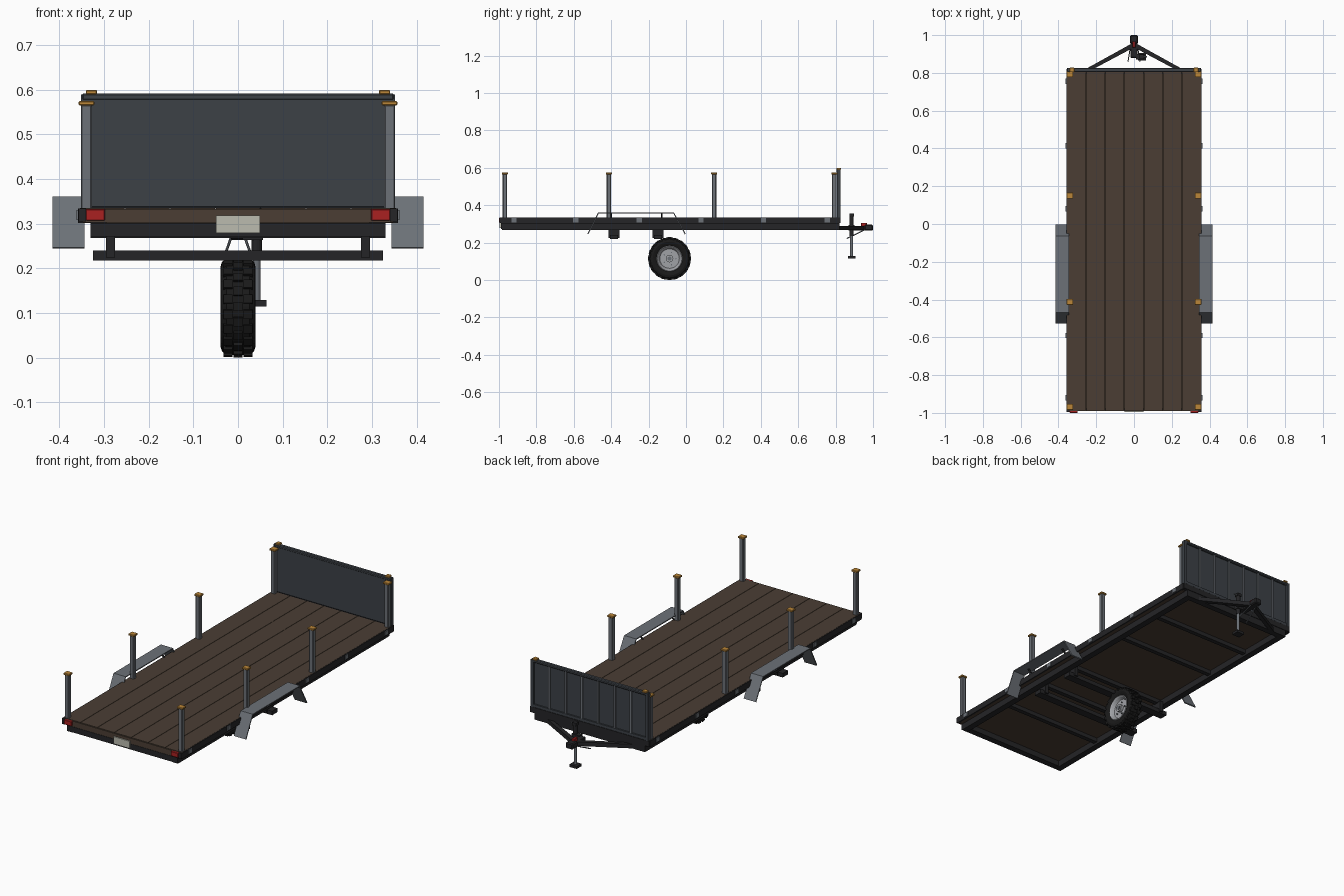
import bpy, bmesh, math
from mathutils import Vector, Matrix

if "Cube" in bpy.data.objects:
    bpy.data.objects.remove(bpy.data.objects["Cube"])


def mat(name, r, g, b):
    m = bpy.data.materials.new(name)
    m.diffuse_color = (r, g, b, 1)
    m.use_nodes = True
    m.node_tree.nodes["Principled BSDF"].inputs["Base Color"].default_value = m.diffuse_color
    return m


BLACK = mat("black_steel", .018, .018, .02)
RUBBER = mat("rubber", .01, .01, .01)
WOOD = mat("wood", .07, .048, .034)
SLATE = mat("slate_panel", .045, .053, .062)
STEEL = mat("grey_steel", .15, .165, .185)
RIM = mat("rim_metal", .35, .36, .38)
ORANGE = mat("orange", .5, .24, .04)
RED = mat("red", .4, .015, .015)
PLATE = mat("plate", .5, .5, .43)


def finish(name, bm, m):
    bmesh.ops.recalc_face_normals(bm, faces=bm.faces)
    me = bpy.data.meshes.new(name)
    bm.to_mesh(me)
    bm.free()
    ob = bpy.data.objects.new(name, me)
    bpy.context.collection.objects.link(ob)
    me.materials.append(m)
    return ob


def box(name, x, y, z, m, bevel=0):
    """Box from (min, max) ranges on each axis."""
    bm = bmesh.new()
    bmesh.ops.create_cube(bm, size=1)
    for v in bm.verts:
        v.co = [(r[0] + r[1]) / 2 + c * (r[1] - r[0]) for r, c in zip((x, y, z), v.co)]
    ob = finish(name, bm, m)
    if bevel:
        b = ob.modifiers.new("bevel", 'BEVEL')
        b.width, b.segments = bevel, 1
    return ob


def pair(name, x, y, z, m, bevel=0):
    """Box repeated on both sides of x = 0."""
    box(name + "_right", x, y, z, m, bevel)
    box(name + "_left", (-x[1], -x[0]), y, z, m, bevel)


def rod(name, a, b, r, m, n=12):
    """Cylinder between two points."""
    a, b = Vector(a), Vector(b)
    d = b - a
    bm = bmesh.new()
    bmesh.ops.create_cone(bm, cap_ends=True, segments=n, radius1=r, radius2=r, depth=d.length)
    bm.transform(Matrix.Translation((a + b) / 2) @ d.to_track_quat('Z', 'Y').to_matrix().to_4x4())
    return finish(name, bm, m)


def prism(name, pts, z0, z1, m):
    """Plan outline extruded upward."""
    bm = bmesh.new()
    f = bm.faces.new([bm.verts.new((x, y, z0)) for x, y in pts])
    ext = bmesh.ops.extrude_face_region(bm, geom=[f])['geom']
    bmesh.ops.translate(bm, vec=(0, 0, z1 - z0), verts=[v for v in ext if isinstance(v, bmesh.types.BMVert)])
    return finish(name, bm, m)


def lathe(name, prof, centre, m, n=32):
    """Closed (x, radius) loop turned about the x axis."""
    bm = bmesh.new()
    rings = []
    for i in range(n):
        a = 2 * math.pi * i / n
        rings.append([bm.verts.new((centre[0] + x, centre[1] + r * math.cos(a), centre[2] + r * math.sin(a)))
                      for x, r in prof])
    k = len(prof)
    for i in range(n):
        p, q = rings[i], rings[(i + 1) % n]
        for j in range(k):
            bm.faces.new((p[j], p[(j + 1) % k], q[(j + 1) % k], q[j]))
    ob = finish(name, bm, m)
    for poly in ob.data.polygons:
        poly.use_smooth = False
    return ob


# deck planks over a dark backing sheet
for i in range(7):
    c = (i - 3) * .1014
    box(f"deck_plank_{i}", (c - .0497, c + .0497), (-.985, .805), (.312, .335), WOOD)
box("deck_underlay", (-.35, .35), (-.98, .80), (.302, .326), WOOD)

# side rails, end rails and pockets
pair("side_rail", (.347, .358), (-.99, .82), (.302, .334), BLACK)
pair("chassis_rail", (.295, .33), (-.985, .82), (.268, .304), BLACK)
box("rear_rail", (-.355, .355), (-.99, -.984), (.303, .333), WOOD)
box("rear_cross_beam", (-.33, .33), (-.99, -.955), (.272, .302), BLACK)
box("front_cross_beam", (-.33, .33), (.79, .822), (.268, .304), BLACK)
box("front_rail", (-.355, .355), (.803, .825), (.304, .334), BLACK)
for i, y in enumerate((-.66, -.385, -.15, .25, .53)):
    box(f"cross_member_{i}", (-.3, .3), (y - .012, y + .012), (.28, .303), BLACK)
for i, y in enumerate((-.92, -.59, -.25, .08, .415, .755)):
    pair(f"stake_pocket_{i}", (.355, .362), (y - .014, y + .014), (.308, .331), STEEL)

# stakes with orange caps
for i, y in enumerate((-.968, -.412, .15, .793)):
    pair(f"stake_{i}", (.327, .352), (y - .012, y + .012), (.325, .567), STEEL, .003)
    pair(f"stake_cap_{i}", (.322, .357), (y - .016, y + .016), (.565, .575), ORANGE, .002)

# headboard with ribs on its forward face
box("headboard_panel", (-.352, .352), (.806, .816), (.335, .59), SLATE, .004)
for i in range(8):
    c = (i - 3.5) * .0975
    box(f"headboard_rib_{i}", (c - .005, c + .005), (.815, .823), (.337, .585), STEEL)
box("headboard_top_bar", (-.35, .35), (.804, .826), (.576, .592), SLATE, .004)
box("headboard_bottom_bar", (-.35, .35), (.814, .824), (.335, .35), SLATE)
pair("headboard_end_post", (.335, .352), (.806, .826), (.334, .59), SLATE)
pair("headboard_cap", (.316, .341), (.804, .828), (.59, .6), ORANGE, .002)

# tail lights and plate
pair("tail_light", (.298, .341), (-1, -.985), (.307, .333), RED, .002)
pair("tail_light_surround", (.341, .357), (-.996, -.97), (.305, .334), BLACK)
box("rear_plate", (-.049, .049), (-.996, -.99), (.279, .318), PLATE)

# axles hung below the chassis
for i, y in enumerate((-.385, -.15)):
    box(f"axle_{i}", (-.325, .325), (y - .022, y + .022), (.218, .24), BLACK)
    pair(f"axle_hanger_{i}", (.276, .296), (y - .03, y + .03), (.225, .285), BLACK)

# mudguards: bent sheet strips
for s, side in ((1, "right"), (-1, "left")):
    bm = bmesh.new()
    path = ((-.525, .246), (-.468, .359), (-.066, .359), (-.004, .246))
    rows = [[bm.verts.new((s * x, y, z)) for x in (.344, .416)] for y, z in path]
    for p, q in zip(rows, rows[1:]):
        bm.faces.new((p[0], p[1], q[1], q[0]))
    ob = finish("mudguard_" + side, bm, STEEL)
    mod = ob.modifiers.new("thickness", 'SOLIDIFY')
    mod.thickness, mod.offset = .006, 0
    for j, y in enumerate((-.4, -.13)):
        rod(f"mudguard_bracket_{side}_{j}", (s * .33, y, .315), (s * .375, y, .357), .005, BLACK, 6)

# centre wheel
C = (0, -.088, .117)
lathe("tyre", [(-.03, .068), (-.036, .08), (-.039, .09), (-.036, .1), (-.026, .108), (.026, .108),
               (.036, .1), (.039, .09), (.036, .08), (.03, .068)], C, RUBBER)
lathe("wheel_rim", [(-.03, .07), (-.034, .066), (-.028, .06), (-.014, .052), (-.014, .002),
                    (.014, .002), (.014, .052), (.028, .06), (.034, .066), (.03, .07)], C, RIM)
rod("hub", (-.03, C[1], C[2]), (.03, C[1], C[2]), .02, RIM, 16)
rod("hub_cap", (-.034, C[1], C[2]), (.034, C[1], C[2]), .011, STEEL, 12)
for i in range(5):
    a = 2 * math.pi * i / 5
    y, z = C[1] + .034 * math.cos(a), C[2] + .034 * math.sin(a)
    rod(f"wheel_nut_{i}", (-.02, y, z), (.02, y, z), .004, STEEL, 6)
bm = bmesh.new()
for i in range(20):
    a = 2 * math.pi * (i + .5) / 20
    for k, x in enumerate((-.022, 0, .022)):
        rot = Matrix.Rotation(a + (math.pi / 20 if k == 1 else 0), 4, 'X')
        bmesh.ops.create_cube(bm, size=1, matrix=Matrix.Translation(C) @ rot
                              @ Matrix.Translation((x, 0, .1085 if k == 1 else .107))
                              @ Matrix.Diagonal((.02, .02, .012, 1)))
finish("tread_blocks", bm, RUBBER)

# drawbar A-frame and coupler
for s, side in ((1, "right"), (-1, "left")):
    prism("drawbar_" + side, [(s * .275, .81), (s * .235, .81), (0, .935), (0, .962)], .268, .29, BLACK)
box("coupler_body", (-.018, .018), (.88, .99), (.266, .29), BLACK, .003)
box("coupler_socket", (-.021, .021), (.955, 1), (.264, .296), BLACK, .005)
box("coupler_latch", (-.008, .008), (.935, .967), (.286, .306), RED, .002)

# safety chains
for s, side in ((1, "right"), (-1, "left")):
    rod("safety_chain_" + side, (s * .016, .955, .268), (s * .032, .86, .222), .003, STEEL, 6)

# jack
rod("jack_tube", (.042, .885, .235), (.042, .885, .35), .0115, BLACK)
rod("jack_leg", (.042, .885, .125), (.042, .885, .24), .008, STEEL)
box("jack_foot", (.02, .064), (.865, .905), (.115, .129), BLACK)
box("jack_head", (.03, .054), (.873, .897), (.34, .356), BLACK)
rod("jack_handle", (.042, .885, .348), (.07, .885, .348), .004, STEEL, 6)
box("jack_bracket", (.01, .056), (.87, .9), (.264, .295), BLACK)

# sink nothing below the ground plane: settle the lowest tread on z = 0
bpy.context.view_layer.update()
tread = bpy.data.objects["tread_blocks"]
low = min(v.co.z for v in tread.data.vertices)
for n in ("tread_blocks", "tyre", "wheel_rim", "hub", "hub_cap"):
    bpy.data.objects[n].location.z -= low
for i in range(5):
    bpy.data.objects[f"wheel_nut_{i}"].location.z -= low
